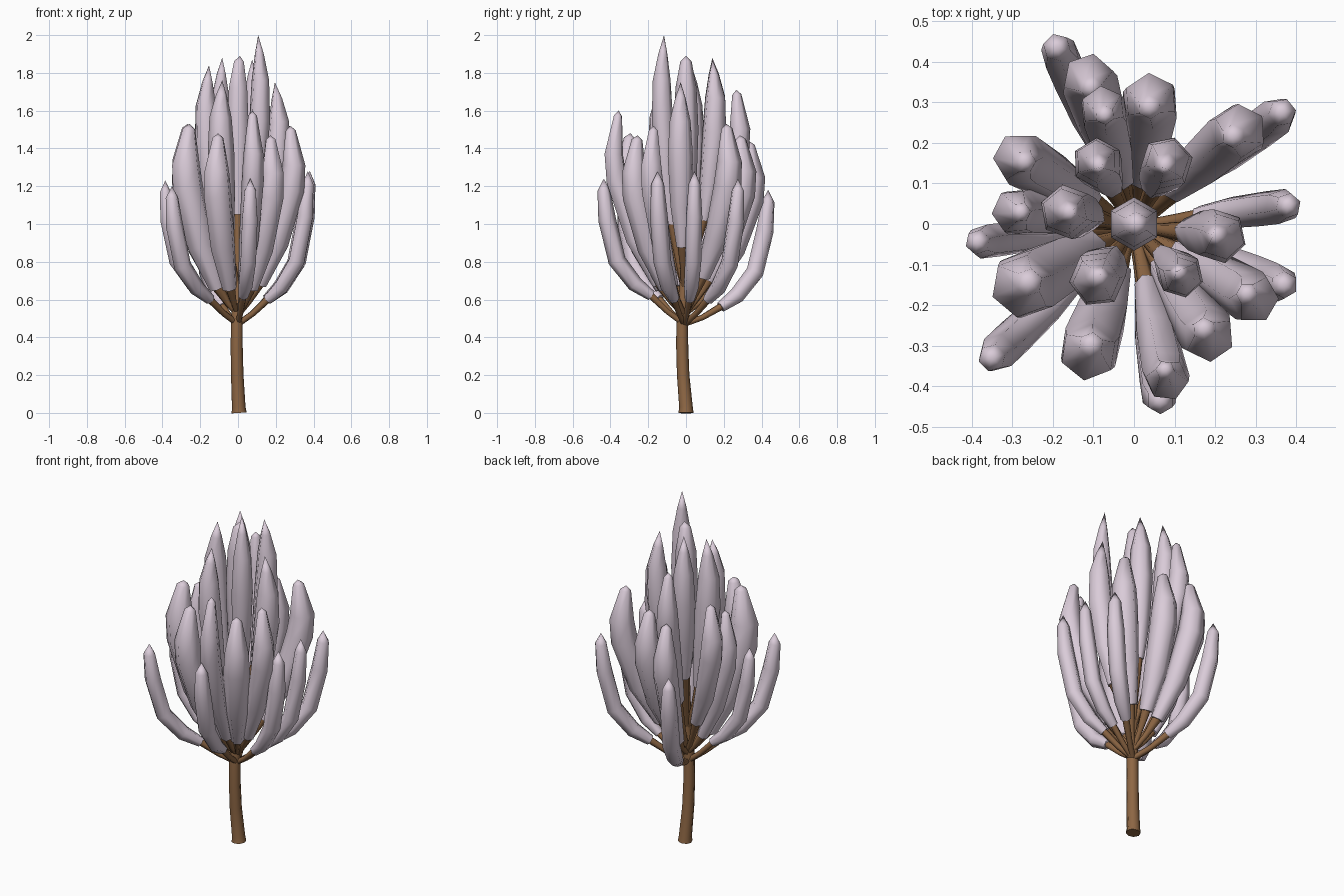
import bpy, bmesh, math
from mathutils import Vector


def material(name, col):
    m = bpy.data.materials.new(name)
    m.diffuse_color = (*col, 1)
    return m


BARK = material("brown bark", (0.27, 0.135, 0.058))
LEAF = material("pale mauve foliage", (0.70, 0.60, 0.69))


def tube(name, pts, radii, mat, sides=6, side=Vector((0, 1, 0)), twist=0.0):
    """Low-poly tapered tube along pts; 'side' is perpendicular to its plane."""
    bm = bmesh.new()
    rings = []
    n = len(pts)
    for i, (p, r) in enumerate(zip(pts, radii)):
        t = (pts[min(i + 1, n - 1)] - pts[max(i - 1, 0)]).normalized()
        v = t.cross(side).normalized()
        if r == 0:
            rings.append([bm.verts.new(p)])
            continue
        rings.append([bm.verts.new(p + r * (math.cos(a) * side + math.sin(a) * v))
                      for a in (twist + k * math.tau / sides for k in range(sides))])
    for a, b in zip(rings, rings[1:]):
        for k in range(sides):
            j = (k + 1) % sides
            if len(b) == 1:
                bm.faces.new((a[k], a[j], b[0]))
            else:
                bm.faces.new((a[k], a[j], b[j], b[k]))
    for ring in (rings[0], rings[-1]):
        if len(ring) > 2:
            bm.faces.new(ring)
    bmesh.ops.recalc_face_normals(bm, faces=bm.faces)
    me = bpy.data.meshes.new(name)
    bm.to_mesh(me)
    bm.free()
    me.materials.append(mat)
    ob = bpy.data.objects.new(name, me)
    bpy.context.collection.objects.link(ob)
    me.shade_smooth()
    me.set_sharp_from_angle(angle=math.radians(75))
    return ob


# trunk and central leader
V = Vector
tube("trunk", [V((0.006, 0, 0)), V((0.004, 0, 0.03)), V((-0.004, -0.015, 0.2)),
               V((-0.007, -0.02, 0.35)), V((-0.006, -0.02, 0.5)), V((0, -0.01, 0.68)), V((0, 0, 1.1))],
     [0.04, 0.036, 0.033, 0.032, 0.031, 0.024, 0.018], BARK, 8)
tube("crown_lobe", [V((0, 0, 1.05)), V((0, 0, 1.25)), V((0, 0, 1.5)),
                    V((0, 0, 1.72)), V((0.005, 0, 1.86)), V((0.01, 0, 1.89))],
     [0.035, 0.057, 0.066, 0.056, 0.03, 0], LEAF)

# lobe profiles: (share of reach, share of height, share of thickness)
PROFILE = {
    "outer": [(0.42, 0, 0.6), (0.62, 0.1, 0.9), (0.84, 0.3, 1), (0.96, 0.65, 1),
              (1.0, 0.9, 0.72), (1, 1, 0)],
    "middle": [(0.40, 0, 0.55), (0.72, 0.26, 0.92), (0.98, 0.6, 1.05), (1.02, 0.75, 0.95),
               (0.96, 0.97, 0.42), (0.95, 1, 0)],
    "inner": [(0.62, 0, 0.5), (0.84, 0.25, 0.9), (1, 0.55, 1.05), (1.03, 0.76, 0.88),
              (0.98, 0.9, 0.45), (0.93, 1, 0)],
}
ROOT = {"outer": 0.47, "middle": 0.52, "inner": 0.66}

# kind, tip x, tip y, foliage start z, tip z, thickness
LOBES = [
    ("inner", 0.115, -0.125, 1.00, 2.00, 0.055),
    ("inner", -0.09, -0.135, 0.95, 1.76, 0.067),
    ("inner", -0.165, 0.03, 0.95, 1.84, 0.065),
    ("inner", -0.09, 0.15, 1.02, 1.88, 0.060),
    ("inner", 0.08, 0.15, 1.02, 1.87, 0.063),
    ("inner", 0.21, -0.03, 0.88, 1.75, 0.065),
    ("middle", 0.18, -0.27, 0.66, 1.47, 0.068),
    ("middle", -0.11, -0.31, 0.66, 1.48, 0.074),
    ("middle", -0.27, -0.15, 0.66, 1.53, 0.082),
    ("middle", -0.28, 0.16, 0.76, 1.53, 0.065),
    ("middle", -0.29, 0.03, 0.66, 1.45, 0.058),
    ("middle", -0.075, 0.28, 0.88, 1.71, 0.058),
    ("middle", -0.11, 0.35, 0.66, 1.44, 0.067),
    ("middle", 0.04, 0.30, 0.70, 1.47, 0.070),
    ("middle", 0.255, 0.225, 0.72, 1.53, 0.070),
    ("middle", 0.29, -0.18, 0.68, 1.52, 0.064),
    ("middle", 0.08, -0.375, 0.68, 1.60, 0.056),
    ("outer", 0.065, -0.435, 0.62, 1.24, 0.047),
    ("outer", -0.35, -0.33, 0.60, 1.20, 0.047),
    ("outer", -0.385, -0.045, 0.62, 1.23, 0.043),
    ("outer", -0.19, 0.435, 0.56, 1.18, 0.048),
    ("outer", 0.365, 0.275, 0.60, 1.24, 0.048),
    ("outer", 0.38, 0.045, 0.60, 1.28, 0.044),
    ("outer", 0.37, -0.15, 0.60, 1.28, 0.047),
]

# foliage lobes, each on its own stem from the trunk
for i, (kind, x, y, z0, z1, r) in enumerate(LOBES):
    side = V((-y, x, 0)).normalized()
    prof = PROFILE[kind]
    pts = [V((x * f, y * f, z0 + (z1 - z0) * h)) for f, h, _ in prof]
    tube(f"{kind}_lobe_{i}", pts, [r * s for _, _, s in prof], LEAF, 6, side, i * 0.7)
    root = V((0, -0.01, ROOT[kind]))
    knee = root.lerp(pts[0], 0.5) + V((0, 0, -0.01))
    tube(f"{kind}_stem_{i}", [root, knee, pts[0].lerp(pts[1], 0.1)],
         [0.016, 0.016, r * 0.42], BARK, 6, side)
